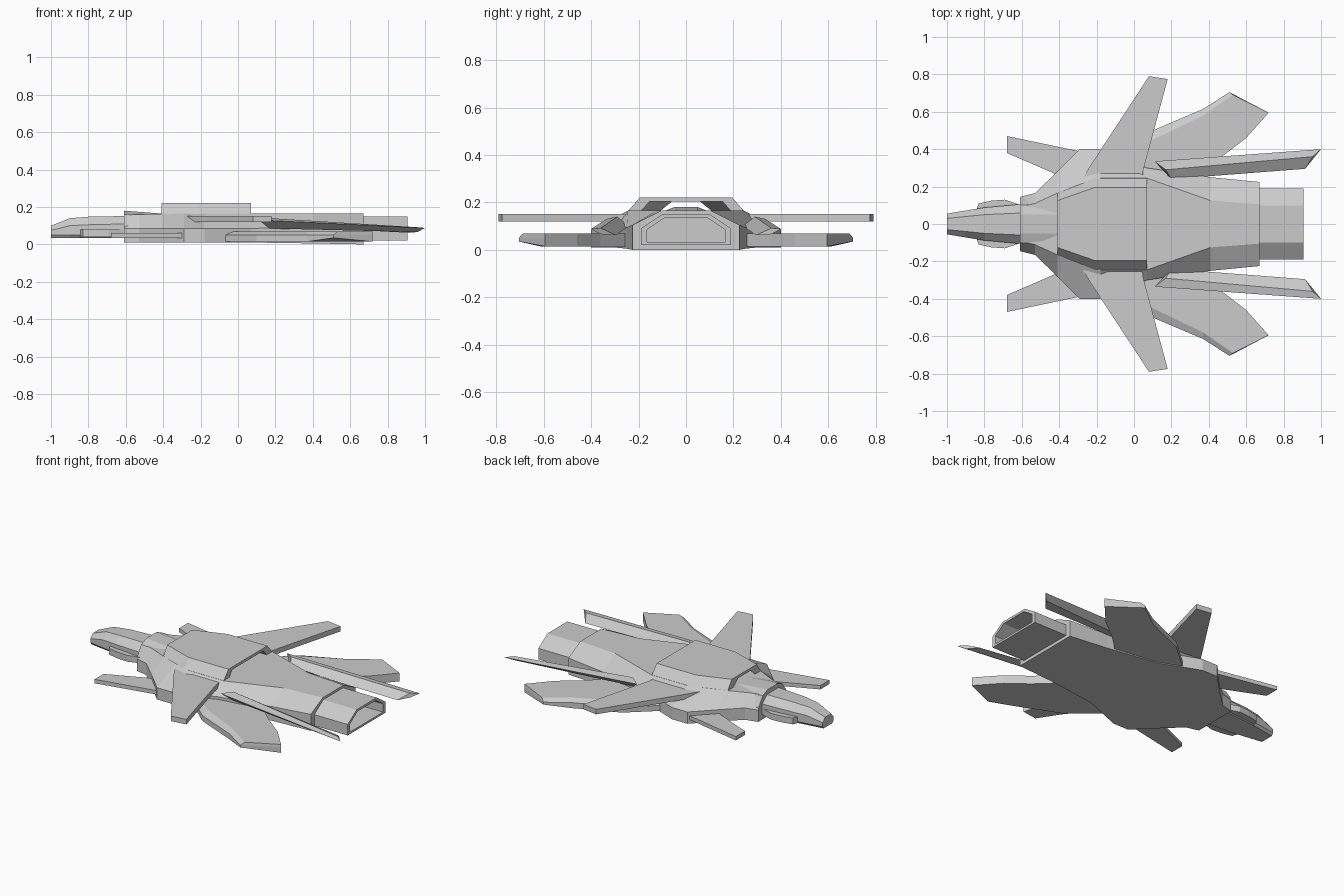
import bpy, bmesh

cube = bpy.data.objects.get("Cube")
if cube:
    bpy.data.objects.remove(cube, do_unlink=True)

grey = bpy.data.materials.new("hull_grey")
grey.use_nodes = True
grey.diffuse_color = (0.6, 0.6, 0.6, 1)
grey.node_tree.nodes["Principled BSDF"].inputs["Base Color"].default_value = (0.6, 0.6, 0.6, 1)


def loft(name, rings, mirror=False):
    """Skin a list of equal-length point rings, cap both ends."""
    bm = bmesh.new()
    rows = [[bm.verts.new(p) for p in ring] for ring in rings]
    n = len(rows[0])
    for a, b in zip(rows, rows[1:]):
        for i in range(n):
            j = (i + 1) % n
            bm.faces.new((a[i], a[j], b[j], b[i]))
    bm.faces.new(rows[0])
    bm.faces.new(rows[-1])
    bmesh.ops.recalc_face_normals(bm, faces=bm.faces)
    mesh = bpy.data.meshes.new(name)
    bm.to_mesh(mesh)
    bm.free()
    mesh.materials.append(grey)
    obj = bpy.data.objects.new(name, mesh)
    bpy.context.collection.objects.link(obj)
    if mirror:
        mod = obj.modifiers.new("Mirror", 'MIRROR')
        mod.use_axis = (False, True, False)
    return obj


def section(x, half):
    """Symmetric ring at x from (y, z) points of one half."""
    return [(x, y, z) for y, z in half] + [(x, -y, z) for y, z in reversed(half)]


def plate(name, outline, low, high):
    """Flat mirrored plate from a plan outline."""
    return loft(name, [[(x, y, z) for x, y in outline] for z in (low, high)], True)


# Main hull: x, half width, shoulder height, deck half width, deck height, base height
hull = [
    (-.61, .145, .085, .09, .16, .01),
    (-.53, .165, .085, .11, .16, .01),
    (-.41, .28, .085, .165, .163, .01),
    (-.29, .4, .085, .215, .165, .01),
    (-.18, .4, .085, .245, .165, .01),
    (.07, .3, .085, .245, .165, .01),
    (.41, .25, .095, .125, .165, .005),
    (.67, .225, .105, .105, .165, 0),
]
loft("main_hull", [section(x, [(w, b), (w, s), (d, t)]) for x, w, s, d, t, b in hull])

# Raised collar behind the nose
loft("neck_collar", [
    section(-.61, [(.14, .02), (.14, .1), (.1, .16), (.05, .18)]),
    section(-.41, [(.14, .02), (.14, .1), (.115, .15), (.05, .165)]),
])

# Open tunnel canopy on the deck: outer base, outer top, inner base, inner top widths
tunnel = [(-.41, .165, .125, .11, .06), (-.21, .245, .195, .19, .155), (.07, .245, .195, .19, .155)]
loft("dorsal_tunnel", [
    [(x, ob, .163), (x, ot, .22), (x, -ot, .22), (x, -ob, .163),
     (x, -ib, .163), (x, -it, .203), (x, it, .203), (x, ib, .163)]
    for x, ob, ot, ib, it in tunnel])

# Nose: x, base width, belt width, top width, belt height, top height
nose = [(-1, .045, .055, .03, .075, .1), (-.9, .06, .072, .04, .1, .14),
        (-.8, .075, .088, .05, .105, .148), (-.58, .09, .108, .06, .11, .152)]
loft("nose", [section(x, [(b, .035), (w, .05), (w, m), (t, h)]) for x, b, w, t, m, h in nose])

# Cheek pods beside the nose
plate("cheek_pod", [(-.85, .06), (-.83, .11), (-.76, .125), (-.69, .13), (-.6, .1), (-.6, .06)], .04, .08)

# Hollow exhaust nozzle
outer = [(.19, .02), (.19, .09), (.1, .15)]
inner = [(.165, .033), (.165, .085), (.09, .135)]
loft("exhaust_nozzle", [section(.64, outer), section(.905, outer), section(.905, inner), section(.68, inner)])

# Flight surfaces
plate("canard", [(-.68, .47), (-.68, .38), (-.38, .25), (-.2, .3), (-.2, .37)], .035, .06)
plate("upper_wing", [(-.3, .2), (-.235, .31), (.08, .79), (.18, .775), (.05, .29), (.04, .2)], .12, .152)

# Swept lower wing with bevelled leading edge
base = [(-.13, .3), (.1, .5), (.37, .615), (.51, .705), (.72, .595), (.6, .46), (.47, .36), (.3, .2)]
crown = [(-.1, .27), (.1, .45), (.37, .58), (.53, .69), (.72, .595), (.6, .46), (.47, .36), (.3, .2)]
loft("lower_wing", [
    [(x, y, .035 if y > .65 else .015) for x, y in base],
    [(x, y, .05) for x, y in base],
    [(x, y, .068) for x, y in crown]], True)

# Ridged tail blades
loft("tail_blade", [
    [(.11, .335, .13), (.17, .29, .14), (.2, .24, .1), (.17, .29, .085)],
    [(1, .4, .088), (.955, .36, .092), (.915, .295, .062), (.96, .36, .066)]], True)
